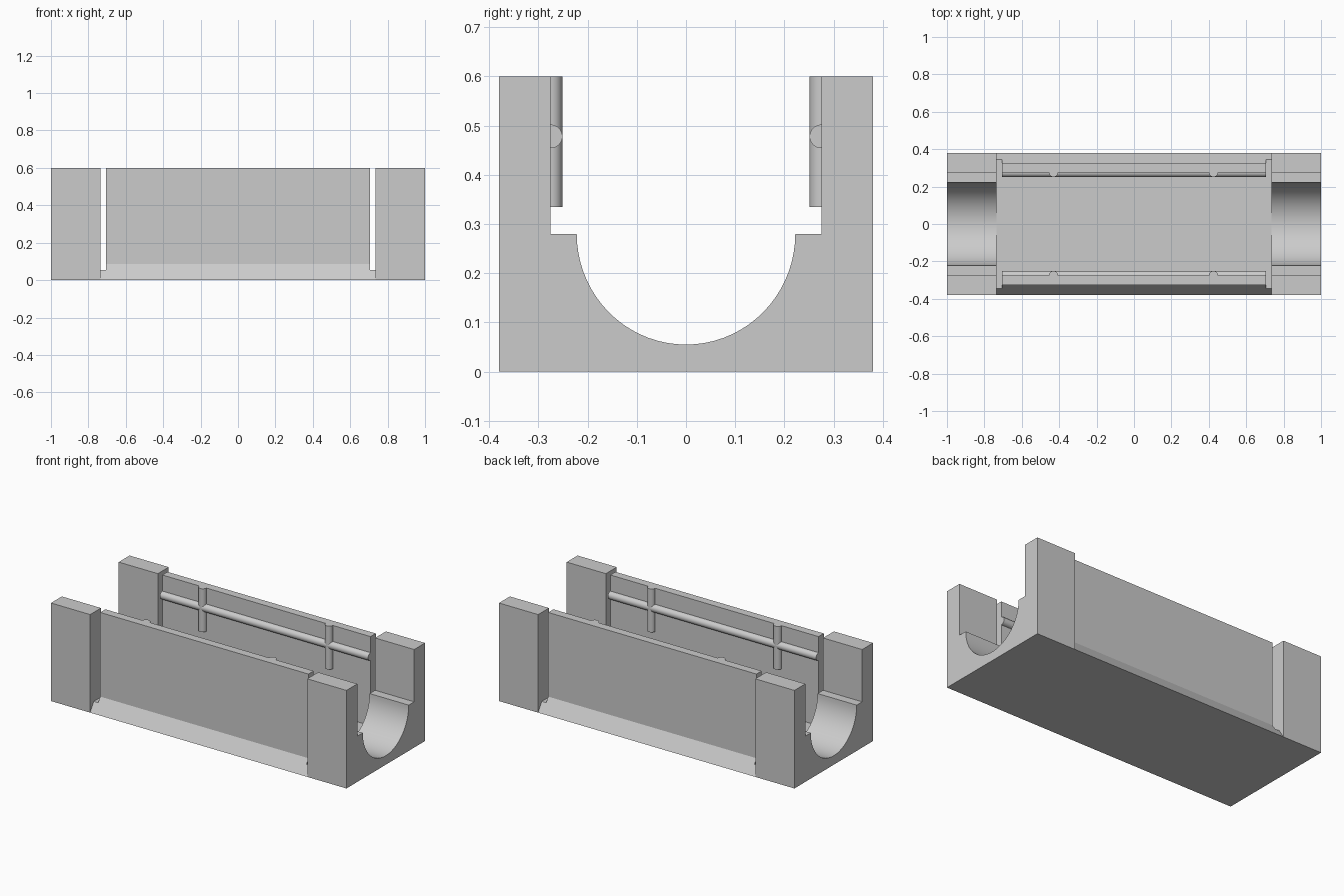
import bpy
import bmesh
from math import sin, cos, pi
from mathutils import Vector

cube = bpy.data.objects.get("Cube")
if cube:
    bpy.data.objects.remove(cube)

# Single matte grey
grey = bpy.data.materials.new("light grey")
grey.use_nodes = True
colour = (0.6, 0.6, 0.6, 1)
grey.diffuse_color = colour
grey.node_tree.nodes["Principled BSDF"].inputs["Base Color"].default_value = colour

# Shared dimensions
HALF_DEPTH, HEIGHT, FLOOR = 0.38, 0.60, 0.055
INNER, OUTER, SKIRT = 0.275, 0.325, 0.085
WALL_END, BLOCK_START = 0.705, 0.735
SHELF, BORE = 0.28, 0.222
ROD = 0.024


def extrude(name, outline, path, smooth=False):
    """Sweep a closed outline of 3D points along a straight path."""
    bm = bmesh.new()
    face = bm.faces.new([bm.verts.new(p) for p in outline])
    swept = bmesh.ops.extrude_face_region(bm, geom=[face], use_keep_orig=True)
    verts = [v for v in swept["geom"] if isinstance(v, bmesh.types.BMVert)]
    bmesh.ops.translate(bm, verts=verts, vec=Vector(path))
    bmesh.ops.recalc_face_normals(bm, faces=bm.faces)
    mesh = bpy.data.meshes.new(name)
    bm.to_mesh(mesh)
    bm.free()
    mesh.materials.append(grey)
    obj = bpy.data.objects.new(name, mesh)
    bpy.context.collection.objects.link(obj)
    if smooth:
        bpy.ops.object.select_all(action="DESELECT")
        obj.select_set(True)
        bpy.context.view_layer.objects.active = obj
        bpy.ops.object.shade_smooth_by_angle(angle=pi / 6)
    return obj


def bar(name, half_profile, x0, x1, smooth=False):
    """Extrude a profile, mirrored front to back, between two x positions."""
    mirrored = [(-y, z) for y, z in reversed(half_profile) if abs(y) > 1e-6]
    outline = [(x0, y, z) for y, z in half_profile + mirrored]
    return extrude(name, outline, (x1 - x0, 0, 0), smooth)


# End blocks with a stepped opening and a round cradle
cradle = [(BORE * cos(a), SHELF - (SHELF - FLOOR) * sin(a))
          for a in [i * pi / 36 for i in range(18)]]
block = [(0, FLOOR)] + cradle[::-1] + [
    (INNER, SHELF), (INNER, HEIGHT), (HALF_DEPTH, HEIGHT), (HALF_DEPTH, 0)]
bar("right_end_block", block, -1, -BLOCK_START, True)
bar("left_end_block", block, BLOCK_START, 1, True)

# Central trough: floor, thin side walls and sloping skirts
trough = [(INNER, FLOOR), (INNER, HEIGHT), (OUTER, HEIGHT),
          (OUTER, SKIRT), (HALF_DEPTH, 0)]
bar("trough", trough, -WALL_END, WALL_END)

# Floor strips under the open slots
slope_y = HALF_DEPTH - (HALF_DEPTH - OUTER) * FLOOR / SKIRT
strip = [(slope_y, FLOOR), (HALF_DEPTH, 0)]
bar("right_slot_floor", strip, -BLOCK_START, -WALL_END)
bar("left_slot_floor", strip, WALL_END, BLOCK_START)

# Half-round ribs on the inner wall faces
arc = [(ROD * cos(a), ROD * sin(a)) for a in [i * pi / 16 for i in range(17)]]
for side, label in ((-1, "front"), (1, "back")):
    rail = [(-WALL_END, side * (INNER - r), 0.478 + t) for t, r in arc]
    extrude(label + "_rail", rail, (2 * WALL_END, 0, 0), True)
    for x, end in ((-0.43, "right"), (0.425, "left")):
        rib = [(x + t, side * (INNER - r), 0.335) for t, r in arc]
        extrude(f"{label}_{end}_rib", rib, (0, 0, HEIGHT - 0.335), True)
